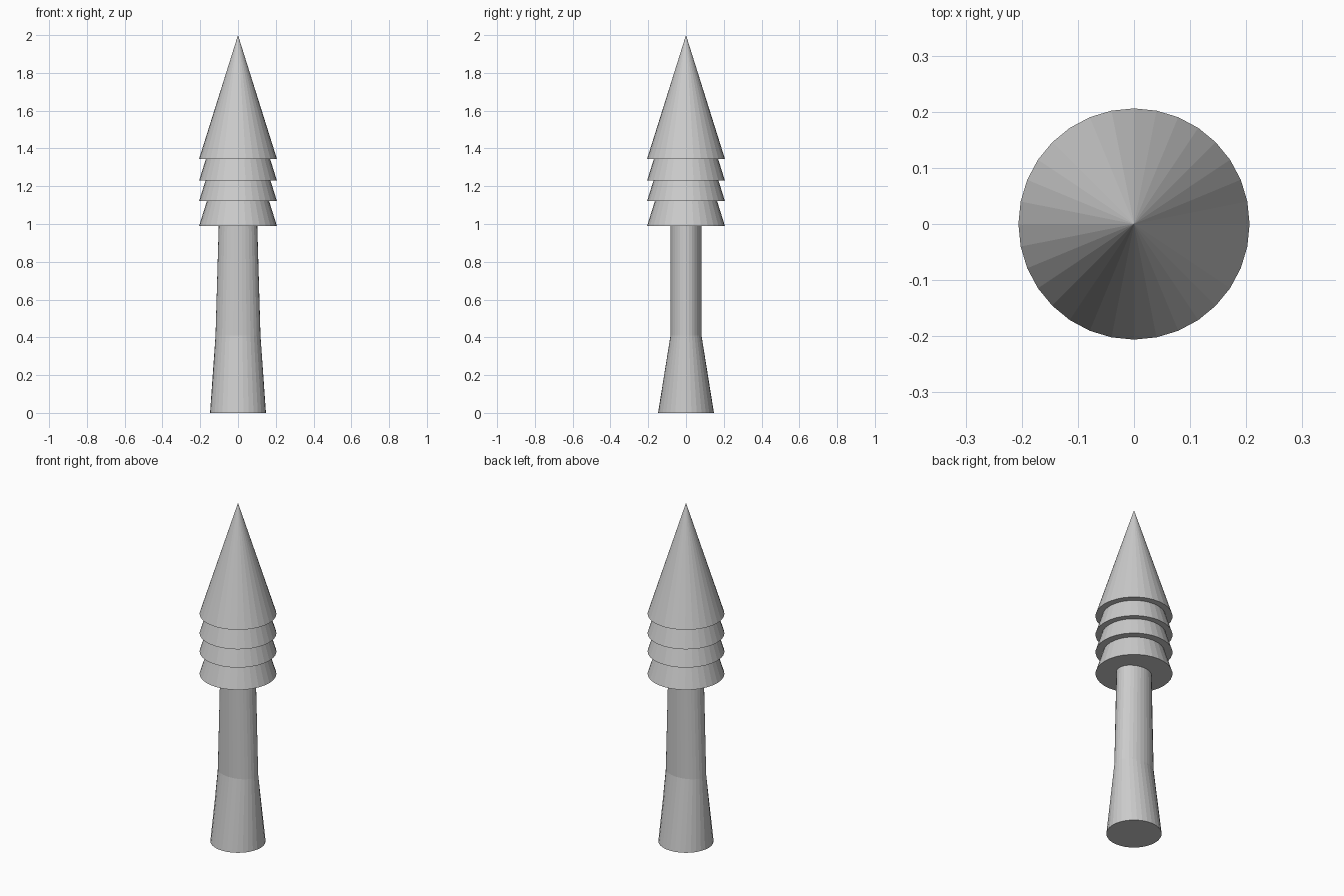
import bpy, bmesh, math

if "Cube" in bpy.data.objects:
    bpy.data.objects.remove(bpy.data.objects["Cube"])

SIDES = 32


def lofted(name, rings):
    """Flat-shaded loft through elliptical rings (z, radius x, radius y), capped at both ends."""
    bm = bmesh.new()
    loops = []
    for z, rx, ry in rings:
        angles = [2 * math.pi * i / SIDES for i in range(SIDES)]
        loops.append([bm.verts.new((rx * math.cos(a), ry * math.sin(a), z)) for a in angles])
    for low, high in zip(loops, loops[1:]):
        for i in range(SIDES):
            j = (i + 1) % SIDES
            bm.faces.new((low[i], low[j], high[j], high[i]))
    bm.faces.new(loops[0][::-1])
    bm.faces.new(loops[-1])
    mesh = bpy.data.meshes.new(name)
    bm.to_mesh(mesh)
    bm.free()
    obj = bpy.data.objects.new(name, mesh)
    bpy.context.collection.objects.link(obj)
    return obj


# Trunk: round flared foot, flattened above
lofted("trunk", [(0, 0.148, 0.148), (0.41, 0.119, 0.082), (0.992, 0.102, 0.082)])

# Foliage: identical overlapping cones
HEIGHT = 0.655
for n, base in enumerate((0.99, 1.122, 1.23, 1.345), 1):
    bpy.ops.mesh.primitive_cone_add(vertices=SIDES, radius1=0.206, radius2=0, depth=HEIGHT,
                                    location=(0, 0, base + HEIGHT / 2))
    bpy.context.object.name = f"foliage_tier_{n}"
